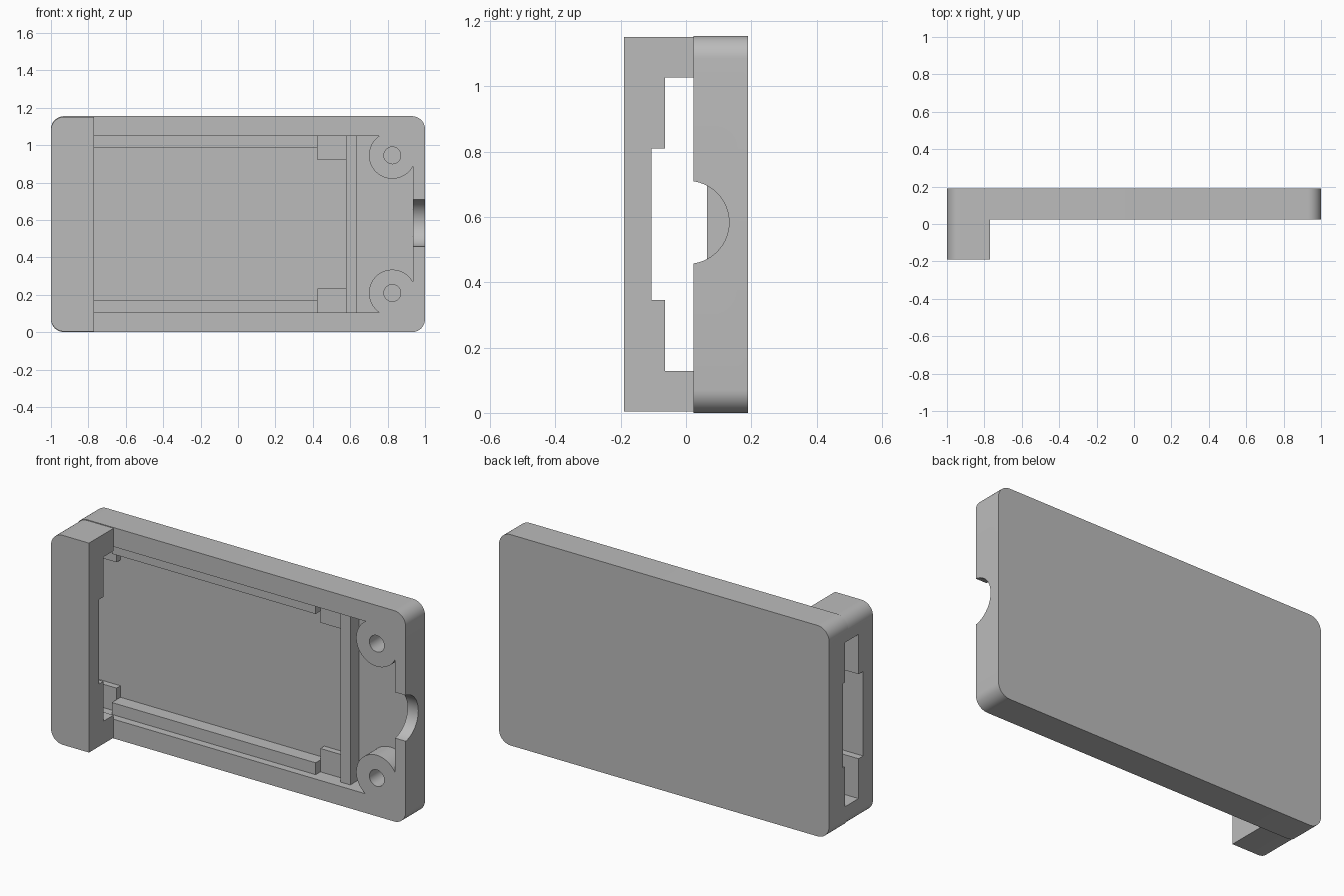
import bpy, bmesh
from math import radians
from mathutils import Matrix, Vector

cube = bpy.data.objects.get("Cube")
if cube:
    bpy.data.objects.remove(cube, do_unlink=True)

grey = bpy.data.materials.new("plain grey")
grey.use_nodes = True
colour = (0.5, 0.5, 0.5, 1)
grey.diffuse_color = colour
grey.node_tree.nodes["Principled BSDF"].inputs["Base Color"].default_value = colour

HEIGHT, BACK, RIM, FLOOR, FRONT = 1.155, 0.19, 0.023, 0.14, -0.19
MID = HEIGHT / 2
WALL = 0.105
BOSS_X, BOSS_Z = 0.825, 0.368     # boss offset from the middle height


def finish(name, bm):
    mesh = bpy.data.meshes.new(name)
    bmesh.ops.recalc_face_normals(bm, faces=bm.faces)
    bm.to_mesh(mesh)
    bm.free()
    mesh.materials.append(grey)
    ob = bpy.data.objects.new(name, mesh)
    bpy.context.collection.objects.link(ob)
    return ob


def box(name, x, y, z, radius=0, round_below=2):
    """Box from ranges; edges along y with x under round_below are rounded."""
    bm = bmesh.new()
    bmesh.ops.create_cube(bm, size=1)
    for v in bm.verts:
        v.co = Vector([r[1] if c > 0 else r[0] for c, r in zip(v.co, (x, y, z))])
    if radius:
        edges = [e for e in bm.edges
                 if abs(e.verts[0].co.y - e.verts[1].co.y) > 0.01
                 and e.verts[0].co.x < round_below]
        bmesh.ops.bevel(bm, geom=edges, offset=radius, segments=10,
                        profile=0.5, affect='EDGES')
    return finish(name, bm)


def cylinder(name, centre, radius, depth, axis):
    bm = bmesh.new()
    turn = Matrix.Rotation(radians(90), 4, 'X' if axis == 'Y' else 'Y')
    bmesh.ops.create_cone(bm, cap_ends=True, segments=64, radius1=radius,
                          radius2=radius, depth=depth,
                          matrix=Matrix.Translation(centre) @ turn)
    return finish(name, bm)


def combine(target, tool, operation='DIFFERENCE'):
    mod = target.modifiers.new("combine", 'BOOLEAN')
    mod.operation, mod.solver, mod.object = operation, 'EXACT', tool
    bpy.context.view_layer.objects.active = target
    bpy.ops.object.modifier_apply(modifier=mod.name)
    bpy.data.objects.remove(tool, do_unlink=True)


def mirrored(z0, z1, side):
    """Height range measured from the bottom, or from the top for side 1."""
    return (z0, z1) if side < 0 else (HEIGHT - z1, HEIGHT - z0)


# Tray with a pocket that leaves two corner screw bosses standing
body = box("case_body", (-1, 1), (RIM, BACK), (0, HEIGHT), 0.07)
pocket = box("pocket", (-0.96, 0.935), (-0.1, FLOOR), (WALL, HEIGHT - WALL))
for side in (-1, 1):
    z = MID + side * BOSS_Z
    combine(pocket, cylinder("boss", (BOSS_X, 0, z), 0.125, 1, 'Y'))
    combine(pocket, box("corner", (BOSS_X, 1.2), (-1, 1),
                        (-1, z) if side < 0 else (z, 2)))
combine(body, pocket)

# Raised block across the left end
combine(body, box("end_block", (-1, -0.77), (FRONT, RIM),
                  (0.004, HEIGHT - 0.004), 0.07, -0.9), 'UNION')

# Stepped slot through the end block
combine(body, box("slot", (-1.2, -0.7), (-0.065, 0.052), (0.128, HEIGHT - 0.128)))
combine(body, box("wide_slot", (-1.2, -0.7), (-0.105, 0.07), (0.346, HEIGHT - 0.346)))

# Round cable notch in the right wall, and screw holes
combine(body, cylinder("notch", (1, 0.005, MID + 0.006), 0.127, 0.2, 'X'))
for side in (-1, 1):
    combine(body, cylinder("hole", (BOSS_X, 0, MID + side * BOSS_Z), 0.045,
                           2 * FLOOR, 'Y'))

# Rails and support pads along both long walls
parts = [body]
for side, word in ((-1, "lower"), (1, "upper")):
    parts.append(box(word + "_rail", (-0.81, 0.425), (0.065, FLOOR + 0.01),
                     mirrored(WALL - 0.01, 0.17, side)))
    for end, x in (("left", (-0.965, -0.81)), ("right", (0.425, 0.58))):
        parts.append(box(f"{word}_{end}_pad", x, (0.106, FLOOR + 0.01),
                         mirrored(WALL - 0.01, 0.233, side)))

# Cross bar between the board bay and the bosses
parts.append(box("cross_bar", (0.577, 0.635), (0.065, FLOOR + 0.01),
                 (WALL - 0.01, HEIGHT - WALL + 0.01)))

bpy.ops.object.select_all(action='DESELECT')
for ob in parts:
    ob.select_set(True)
bpy.context.view_layer.objects.active = body
bpy.ops.object.shade_smooth_by_angle(angle=radians(30))
